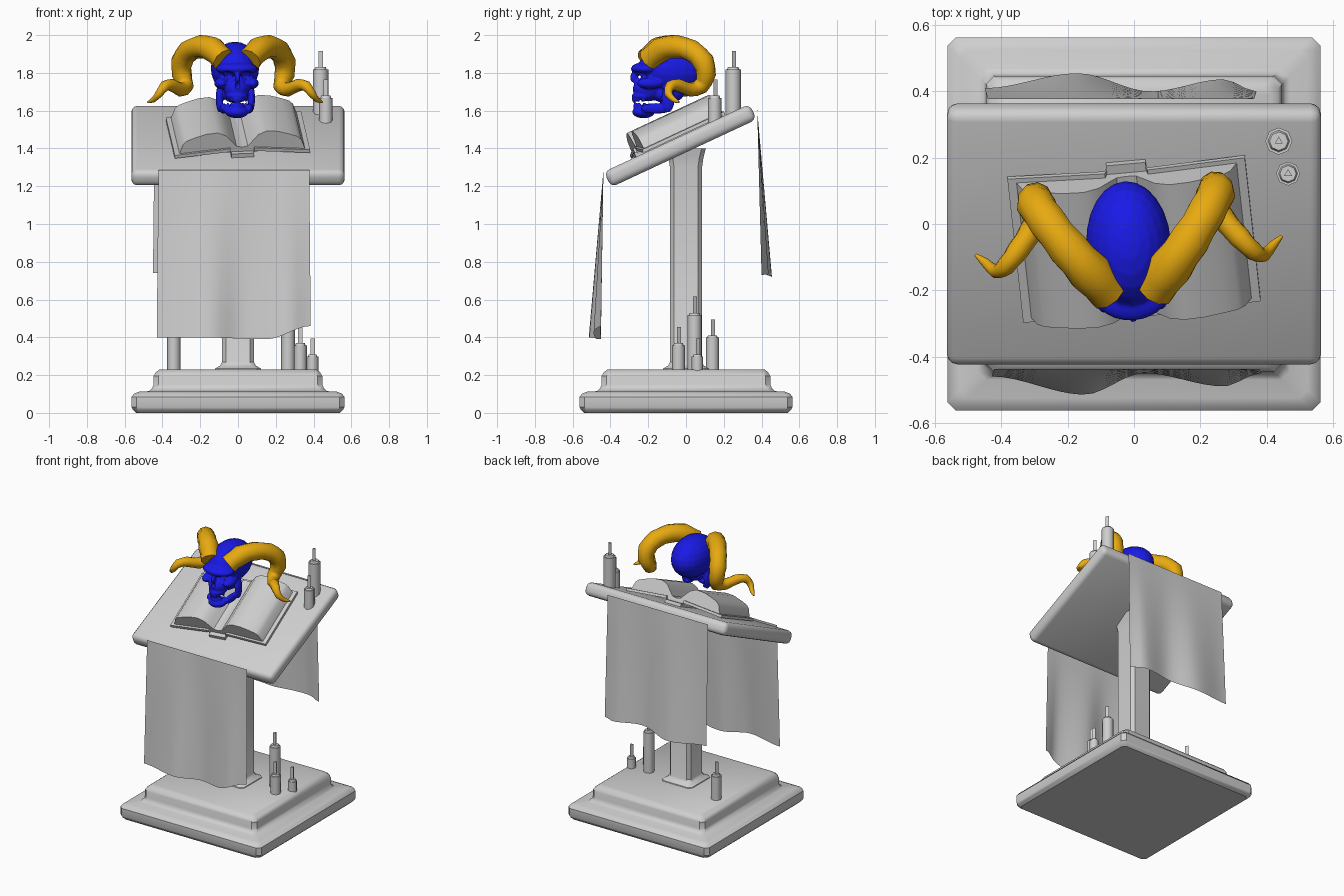
import bpy, bmesh, math
from mathutils import Matrix, Vector

if "Cube" in bpy.data.objects:
    bpy.data.objects.remove(bpy.data.objects["Cube"])


def material(name, rgb):
    m = bpy.data.materials.new(name)
    m.diffuse_color = (*rgb, 1)
    m.use_nodes = True
    m.node_tree.nodes["Principled BSDF"].inputs["Base Color"].default_value = m.diffuse_color
    return m


STONE = material("pale_grey", (0.62, 0.62, 0.62))
BLUE = material("deep_blue", (0.01, 0.01, 0.8))
GOLD = material("gold", (0.8, 0.4, 0.005))


def finish(name, bm, mat, matrix=None, angle=35):
    bmesh.ops.recalc_face_normals(bm, faces=bm.faces)
    if matrix:
        bm.transform(matrix)
    me = bpy.data.meshes.new(name)
    bm.to_mesh(me)
    bm.free()
    ob = bpy.data.objects.new(name, me)
    bpy.context.collection.objects.link(ob)
    me.materials.append(mat)
    select(ob)
    bpy.ops.object.shade_smooth_by_angle(angle=math.radians(angle))
    return ob


def select(ob):
    bpy.ops.object.select_all(action='DESELECT')
    ob.select_set(True)
    bpy.context.view_layer.objects.active = ob


def square_loft(name, profile, chamfer):
    """Stack of chamfered square rings given as (z, half width)."""
    bm = bmesh.new()
    rings = []
    for z, h in profile:
        c = h - chamfer
        pts = [(h, -c), (h, c), (c, h), (-c, h), (-h, c), (-h, -c), (-c, -h), (c, -h)]
        rings.append([bm.verts.new((x, y, z)) for x, y in pts])
    for a, b in zip(rings, rings[1:]):
        for i in range(8):
            j = (i + 1) % 8
            bm.faces.new((a[i], a[j], b[j], b[i]))
    bm.faces.new(rings[0])
    bm.faces.new(rings[-1])
    return finish(name, bm, STONE)


def prism(name, pts, half, matrix):
    """Outline in x/z extruded along y."""
    bm = bmesh.new()
    a, b = [[bm.verts.new((x, s * half, z)) for x, z in pts] for s in (-1, 1)]
    n = len(pts)
    for i in range(n):
        j = (i + 1) % n
        bm.faces.new((a[i], a[j], b[j], b[i]))
    bm.faces.new(a)
    bm.faces.new(b)
    return finish(name, bm, STONE, matrix)


def blobs(name, parts, mat, segs=24):
    """One mesh of several ellipsoids, given as (centre, radii)."""
    bm = bmesh.new()
    for c, r in parts:
        m = Matrix.Translation(c) @ Matrix.Diagonal((*r, 1))
        bmesh.ops.create_uvsphere(bm, u_segments=segs, v_segments=segs // 2, radius=1, matrix=m)
    return finish(name, bm, mat, angle=60)


# Stepped base and column
square_loft("base", [(0, .54), (.015, .555), (.03, .563), (.085, .563), (.102, .55), (.112, .525),
                     (.115, .47), (.13, .455), (.15, .447), (.195, .447), (.215, .435), (.23, .415)], .025)
square_loft("column", [(.22, .125), (.235, .12), (.25, .095), (.27, .085),
                       (1.30, .085), (1.35, .092), (1.40, .105)], .022)

# Sloping reading top
slope = Matrix.Translation((0, -.03, 1.415)) @ Matrix.Rotation(math.radians(25), 4, 'X')
bm = bmesh.new()
bmesh.ops.create_cube(bm, size=1, matrix=Matrix.Diagonal((1.13, .85, .09, 1)))
bmesh.ops.bevel(bm, geom=bm.edges[:], offset=.032, segments=3, affect='EDGES', profile=.5)
finish("reading_top", bm, STONE, slope, 40)


# Hanging cloths
def lerp(points, x):
    for (x0, y0), (x1, y1) in zip(points, points[1:]):
        if x <= x1:
            t = max(0, (x - x0) / (x1 - x0))
            t = t * t * (3 - 2 * t)
            return y0 + (y1 - y0) * t
    return points[-1][1]


def cloth(name, x0, x1, top, wave, hem):
    bm = bmesh.new()
    rows = []
    for k in range(9):
        t = k / 8
        row = []
        for i in range(25):
            x = x0 + (x1 - x0) * i / 24
            y = top[0] + (lerp(wave, x) - top[0]) * t
            z = top[1] + (lerp(hem, x) - top[1]) * t
            row.append(bm.verts.new((x * (.98 + .02 * t), y, z)))
        rows.append(row)
    for a, b in zip(rows, rows[1:]):
        for i in range(24):
            bm.faces.new((a[i], a[i + 1], b[i + 1], b[i]))
    finish(name, bm, STONE, angle=60)


cloth("front_cloth", -.43, .385, (-.437, 1.285),
      [(-.43, -.46), (-.15, -.515), (.03, -.45), (.27, -.49), (.385, -.45)],
      [(-.43, .40), (-.2, .40), (.15, .39), (.385, .46)])
cloth("back_cloth", -.45, .37, (.377, 1.605),
      [(-.45, .41), (-.17, .455), (.05, .40), (.27, .437), (.37, .40)],
      [(-.45, .74), (-.17, .72), (.1, .75), (.37, .73)])

# Open book: cover, two page blocks
book = slope @ Matrix.Translation((0, .01, .045)) @ Matrix.Rotation(math.radians(5.7), 4, 'Z')
low = [(.36, .003), (.065, .028), (.058, 0)]
outline = low + [(-x, z) for x, z in reversed(low)]
outline += [(x, z + .018) for x, z in reversed(outline)]
prism("book_cover", outline, .24, book)
page = [(0, .018), (0, .047), (.03, .052), (.055, .08), (.085, .115), (.13, .135),
        (.19, .13), (.25, .112), (.295, .095), (.315, .075), (.335, .02)]
for side, s in (("left", -1), ("right", 1)):
    prism(side + "_pages", [(s * x, z) for x, z in page], .226, book)
prism("book_spine", [(-.06, -.002), (.06, -.002), (.06, .022), (-.06, .022)], .255, book)


# Candles: x, y, bottom, top, radius
def candle(x, y, z0, z1, r):
    bm = bmesh.new()
    for rad, sides, a, b in ((r, 8, z0, z1 - .012), (r * .8, 8, z1 - .012, z1), (.014, 3, z1 - .01, z1 + .085)):
        bmesh.ops.create_cone(bm, cap_ends=True, segments=sides, radius1=rad,
                              radius2=rad * (.85 if sides == 8 and rad < r else 1),
                              depth=b - a, matrix=Matrix.Translation((x, y, (a + b) / 2)))
    finish("candle", bm, STONE, angle=50)


for c in [(-.34, .14, .22, .41, .035), (.265, .045, .22, .53, .037), (.33, -.04, .22, .37, .034),
          (.395, .06, .22, .31, .03), (.437, .25, 1.57, 1.83, .041), (.465, .152, 1.53, 1.68, .036)]:
    candle(*c)

# Head placement: small turn about the vertical
pivot = Vector((0, -.08, 0))
head = (Matrix.Translation(pivot + Vector((-.015, 0, 0))) @ Matrix.Rotation(math.radians(3.5), 4, 'Z')
        @ Matrix.Translation(-pivot))

# Skull: fused rounded masses with carved sockets
parts = [((0, -.06, 1.825), (.128, .19, .14)),       # cranium
         ((0, -.21, 1.822), (.112, .082, .036)),     # brow
         ((0, -.2, 1.715), (.068, .083, .065)),      # upper face
         ((0, -.275, 1.775), (.014, .022, .03)),     # nose bridge
         ((0, -.22, 1.678), (.06, .068, .022)),      # upper gum
         ((0, -.225, 1.593), (.062, .06, .033)),     # chin
         ((0, -.1, 1.69), (.07, .09, .05))]          # skull underside
for s in (-1, 1):
    parts += [((s * .082, -.195, 1.745), (.036, .07, .03)),
              ((s * .068, -.16, 1.612), (.02, .085, .028)),
              ((s * .085, -.1, 1.665), (.019, .035, .075))]
for i in range(-3, 4):
    y = -.277 + .0055 * i * i
    parts += [((i * .0155, y, 1.664), (.009, .011, .02)),
              ((i * .0155, y + .008, 1.626), (.009, .011, .016))]
skull = blobs("skull", parts, BLUE)
sockets = blobs("socket_cutter", [((s * .052, -.268, 1.783), (.035, .062, .027)) for s in (-1, 1)]
                + [((0, -.295, 1.733), (.016, .035, .022))], BLUE, 16)
sockets.hide_render = True
rm = skull.modifiers.new("fuse", 'REMESH')
rm.mode, rm.voxel_size = 'VOXEL', .007
cut = skull.modifiers.new("sockets", 'BOOLEAN')
cut.operation, cut.object, cut.solver = 'DIFFERENCE', sockets, 'EXACT'
select(skull)
bpy.ops.object.convert(target='MESH')
bpy.data.objects.remove(sockets)
skull.data.transform(head)
bpy.ops.object.shade_smooth_by_angle(angle=math.radians(45))

# Curling horns: x, y, z, radius
path = [(.07, -.2, 1.87, .062), (.125, -.135, 1.925, .066), (.185, -.06, 1.938, .061),
        (.24, .02, 1.915, .058), (.272, .075, 1.86, .058), (.272, .09, 1.79, .052),
        (.255, .065, 1.73, .043), (.285, .005, 1.712, .037), (.335, -.06, 1.735, .033),
        (.375, -.105, 1.73, .028), (.405, -.118, 1.69, .021), (.435, -.09, 1.657, .014), (.463, -.065, 1.645, .005)]
for side, s in (("left", -1), ("right", 1)):
    bm = bmesh.new()
    pts = [Vector((s * x, y, z)) for x, y, z, r in path]
    rings, normal = [], Vector((0, 0, 1))
    fine = []
    # Two steps per span, with slight ridges
    for i in range(len(pts) - 1):
        p0, p3 = pts[max(i - 1, 0)], pts[min(i + 2, len(pts) - 1)]
        mid = (pts[i] + pts[i + 1]) * .5625 - (p0 + p3) * .0625
        fine += [(pts[i], path[i][3] * 1.03), (mid, (path[i][3] + path[i + 1][3]) * .48)]
    fine.append((pts[-1], path[-1][3]))
    for i, (p, r) in enumerate(fine):
        t = (fine[min(i + 1, len(fine) - 1)][0] - fine[max(i - 1, 0)][0]).normalized()
        normal = (normal - t * normal.dot(t)).normalized()
        b = t.cross(normal)
        rings.append([bm.verts.new(p + r * (normal * math.cos(a) + b * math.sin(a)))
                      for a in [k * math.tau / 10 for k in range(10)]])
    for a, b in zip(rings, rings[1:]):
        for k in range(10):
            j = (k + 1) % 10
            bm.faces.new((a[k], a[j], b[j], b[k]))
    bm.faces.new(rings[0])
    bm.faces.new(rings[-1])
    finish(side + "_horn", bm, GOLD, head, 40)
